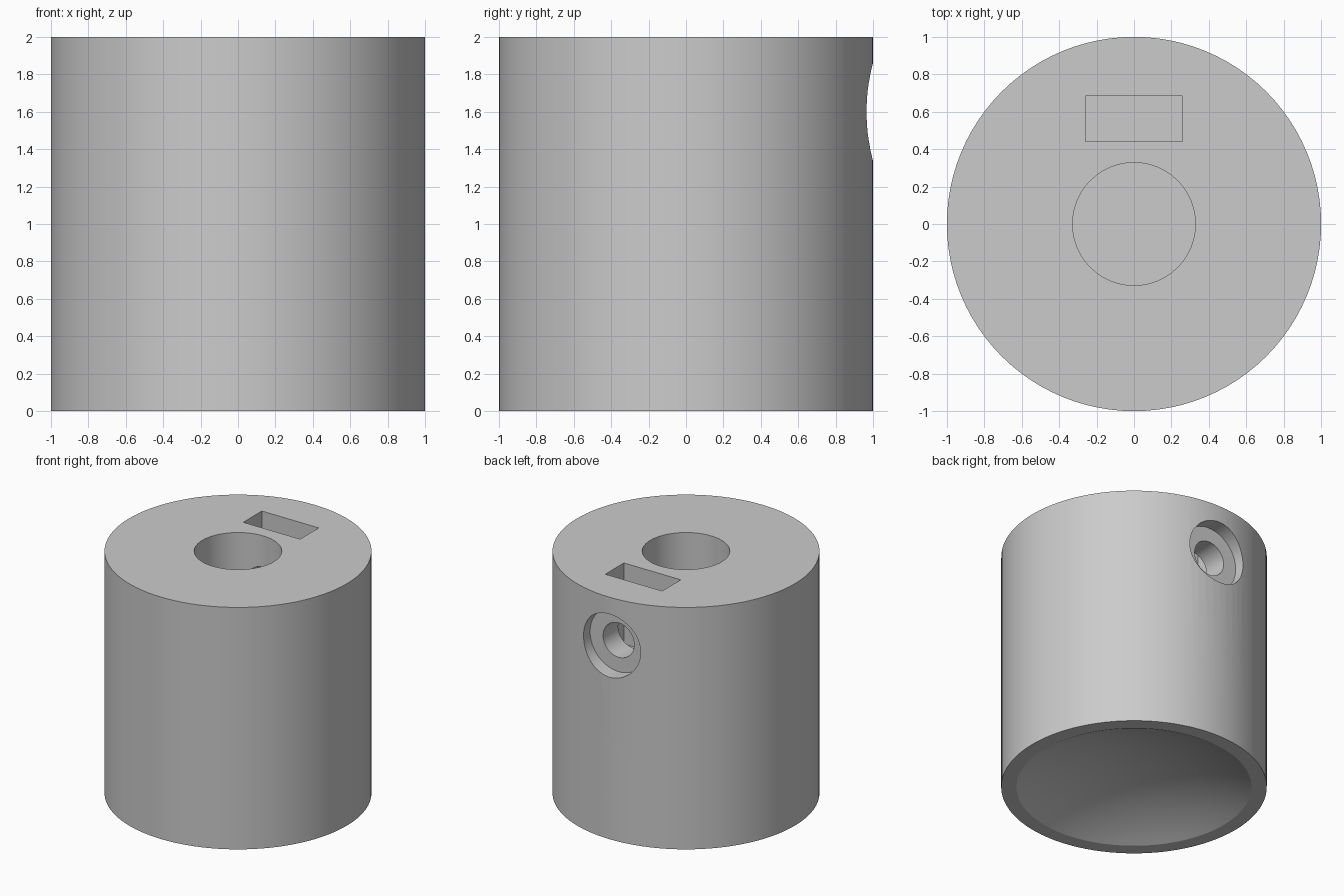
import bpy, bmesh, math
from mathutils import Matrix, Vector

default = bpy.data.objects.get("Cube")
if default:
    bpy.data.objects.remove(default, do_unlink=True)

SEGMENTS = 96
HEIGHT, RADIUS = 2.0, 1.0
BORE_RADIUS, BORE_FLOOR = 0.328, 1.0
DISH_RADIUS, DISH_SPHERE = 0.885, 2.0
SCREW_Z = 1.6

grey = bpy.data.materials.new("plain grey")
grey.use_nodes = True
grey.diffuse_color = (0.6, 0.6, 0.6, 1)
grey.node_tree.nodes["Principled BSDF"].inputs["Base Color"].default_value = grey.diffuse_color


def add_object(name, bm):
    bmesh.ops.recalc_face_normals(bm, faces=bm.faces)
    mesh = bpy.data.meshes.new(name)
    bm.to_mesh(mesh)
    bm.free()
    mesh.materials.append(grey)
    obj = bpy.data.objects.new(name, mesh)
    bpy.context.collection.objects.link(obj)
    return obj


def lathe(name, profile):
    """Revolve an (r, z) profile around the z axis."""
    bm = bmesh.new()
    verts = [bm.verts.new((r, 0, z)) for r, z in profile]
    edges = [bm.edges.new(pair) for pair in zip(verts, verts[1:])]
    bmesh.ops.spin(bm, geom=verts + edges, cent=(0, 0, 0), axis=(0, 0, 1),
                   angle=math.tau, steps=SEGMENTS, use_merge=True)
    bmesh.ops.remove_doubles(bm, verts=bm.verts, dist=1e-4)
    return add_object(name, bm)


def rod_cutter(name, radius, y0, y1):
    """Cylinder lying along y at the height of the screw."""
    bm = bmesh.new()
    place = Matrix.Translation((0, (y0 + y1) / 2, SCREW_Z)) @ Matrix.Rotation(math.pi / 2, 4, 'X')
    bmesh.ops.create_cone(bm, cap_ends=True, segments=64, radius1=radius,
                          radius2=radius, depth=y1 - y0, matrix=place)
    return add_object(name, bm)


def box_cutter(name, low, high):
    bm = bmesh.new()
    low, high = Vector(low), Vector(high)
    place = Matrix.Translation((low + high) / 2) @ Matrix.Diagonal((*(high - low), 1))
    bmesh.ops.create_cube(bm, size=1, matrix=place)
    return add_object(name, bm)


# Round body with a blind bore on top and a shallow spherical dish underneath
STEPS = 16
rim_angle = math.asin(DISH_RADIUS / DISH_SPHERE)
dish = [(DISH_SPHERE * math.sin(a), DISH_SPHERE * (math.cos(a) - math.cos(rim_angle)))
        for a in (rim_angle * i / STEPS for i in range(STEPS + 1))]
body = lathe("knob_body", dish + [(RADIUS, 0), (RADIUS, HEIGHT), (BORE_RADIUS, HEIGHT),
                                  (BORE_RADIUS, BORE_FLOOR), (0, BORE_FLOOR)])

# Nut slot, screw hole and the wider recess for the screw head
cutters = [
    box_cutter("nut_slot_cutter", (-0.26, 0.44, 1.33), (0.26, 0.683, 2.2)),
    rod_cutter("screw_hole_cutter", 0.142, 0.1, 1.2),
    rod_cutter("screw_head_cutter", 0.261, 0.88, 1.2),
]
for cutter in cutters:
    cutter.hide_render = True
    mod = body.modifiers.new(cutter.name, 'BOOLEAN')
    mod.operation = 'DIFFERENCE'
    mod.solver = 'EXACT'
    mod.object = cutter

bpy.ops.object.select_all(action='DESELECT')
body.select_set(True)
bpy.context.view_layer.objects.active = body
for cutter in cutters:
    bpy.ops.object.modifier_apply(modifier=cutter.name)
for cutter in cutters:
    bpy.data.objects.remove(cutter, do_unlink=True)

bpy.ops.object.shade_smooth_by_angle(angle=math.radians(20))
